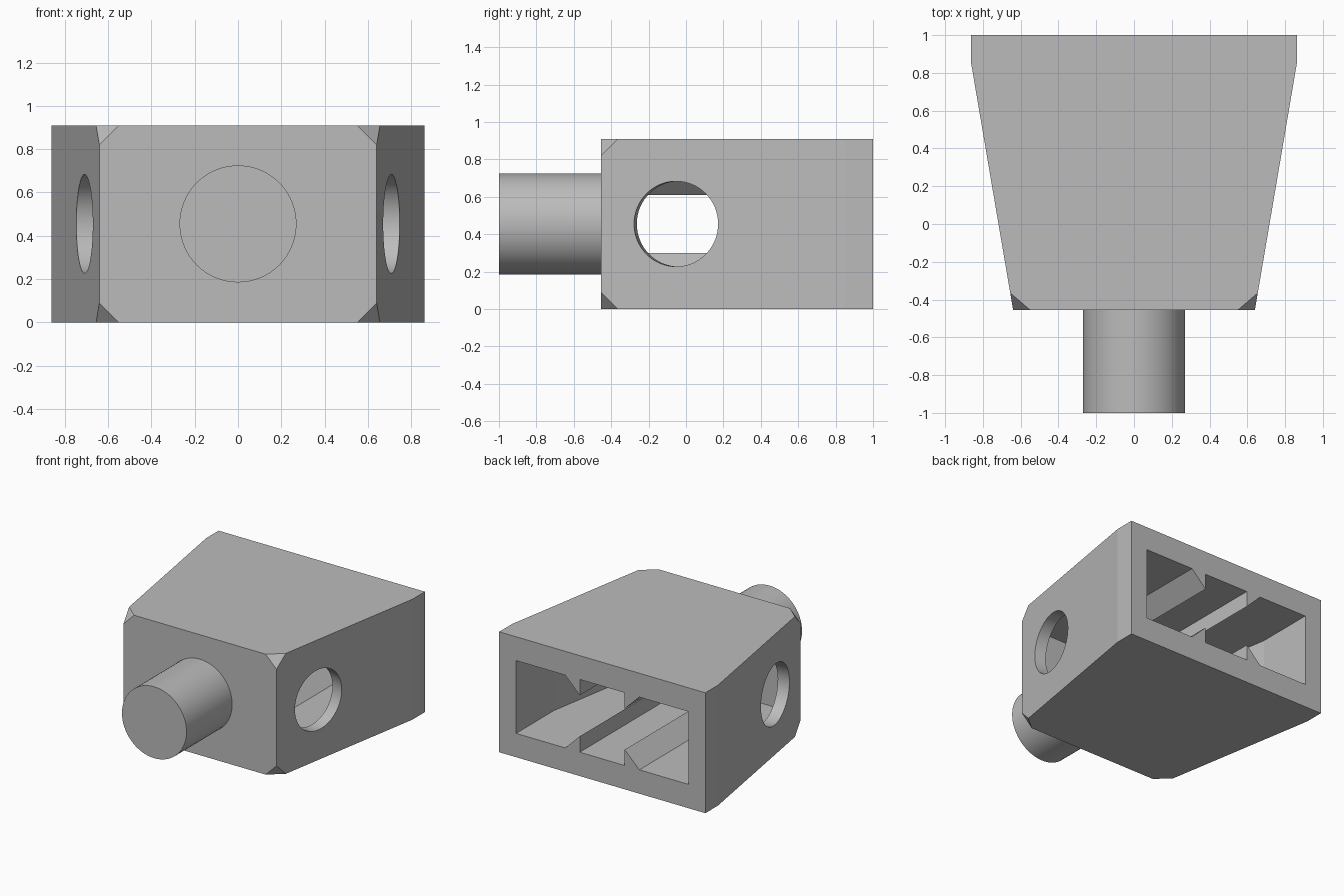
import bpy, bmesh, math
from mathutils import Vector, Matrix

cube = bpy.data.objects.get("Cube")
if cube:
    bpy.data.objects.remove(cube, do_unlink=True)

grey = bpy.data.materials.new("plain_grey")
grey.use_nodes = True
grey.diffuse_color = (0.5, 0.5, 0.5, 1)
grey.node_tree.nodes["Principled BSDF"].inputs["Base Color"].default_value = (0.5, 0.5, 0.5, 1)

H = 0.91        # body height
MID = H / 2
FRONT = -0.455  # front face of the body
BACK = 1.0


def finish(name, bm):
    bmesh.ops.recalc_face_normals(bm, faces=bm.faces)
    mesh = bpy.data.meshes.new(name)
    bm.to_mesh(mesh)
    bm.free()
    mesh.materials.append(grey)
    obj = bpy.data.objects.new(name, mesh)
    bpy.context.scene.collection.objects.link(obj)
    return obj


def prism(points, offset):
    """Closed prism: a polygon pushed along an offset."""
    bm = bmesh.new()
    face = bm.faces.new([bm.verts.new(p) for p in points])
    new = bmesh.ops.extrude_face_region(bm, geom=[face])["geom"]
    bmesh.ops.translate(bm, vec=offset,
                        verts=[v for v in new if isinstance(v, bmesh.types.BMVert)])
    return bm


def plan(half, z):
    """Mirror a half outline across x = 0."""
    return [(x, y, z) for x, y in half] + [(-x, y, z) for x, y in reversed(half)]


def cylinder(name, radius, depth, centre, axis):
    bm = bmesh.new()
    turn = Vector(axis).to_track_quat('Z', 'Y').to_matrix().to_4x4()
    bmesh.ops.create_cone(bm, cap_ends=True, segments=64, radius1=radius, radius2=radius,
                          depth=depth, matrix=Matrix.Translation(centre) @ turn)
    return finish(name, bm)


def cut(target, cutter):
    """Subtract the cutter, bake the result and discard the cutter."""
    mod = target.modifiers.new("cut", 'BOOLEAN')
    mod.operation = 'DIFFERENCE'
    mod.solver = 'EXACT'
    mod.object = cutter
    cutter.hide_render = True
    bpy.context.view_layer.update()
    graph = bpy.context.evaluated_depsgraph_get()
    mesh = bpy.data.meshes.new_from_object(target.evaluated_get(graph))
    target.modifiers.clear()
    target.data = mesh
    bpy.data.objects.remove(cutter, do_unlink=True)


# Tapered body with the four front corners cut off
bm = prism(plan([(0.64, FRONT), (0.862, 0.85), (0.862, BACK)], 0), (0, 0, H))
for sx in (-1, 1):
    for z, sz in ((0, 1), (H, -1)):
        a = Vector((sx * 0.55, FRONT, z))
        b = Vector((sx * 0.655, FRONT + 0.09, z))
        c = Vector((sx * 0.64, FRONT, z + sz * 0.09))
        normal = (b - a).cross(c - a)
        if normal.dot(Vector((sx * 0.64, FRONT, z)) - a) < 0:
            normal.negate()
        bmesh.ops.bisect_plane(bm, geom=bm.verts[:] + bm.edges[:] + bm.faces[:],
                               plane_co=a, plane_no=normal, clear_outer=True)
        bmesh.ops.holes_fill(bm, edges=[e for e in bm.edges if e.is_boundary])
body = finish("body", bm)

# Cavity open at the back, with four wedge ribs left standing
cavity = finish("cavity_cutter", prism(
    plan([(0.566, -0.364), (0.72, 0.55), (0.72, 1.1)], 0.18), (0, 0, 0.55)))
for sx in (-1, 1):
    for sz in (-1, 1):
        wedge = [(0.188, 0.155), (0.188, 0.3), (0.31, 0.3), (0.31, 0.275)]
        rib = prism([(sx * x, -0.6, MID + sz * z) for x, z in wedge], (0, 1.9, 0))
        cut(cavity, finish("rib_cutter", rib))
cut(body, cavity)

# Round side holes square to the tapered walls
for sx in (-1, 1):
    cut(body, cylinder("hole_cutter", 0.228, 0.4, (sx * 0.708, -0.053, MID), (sx, -0.17, 0)))

# Round peg on the front
peg = cylinder("peg", 0.27, 0.565, (0, -0.7175, MID), (0, -1, 0))

for obj in (body, peg):
    bpy.ops.object.select_all(action='DESELECT')
    obj.select_set(True)
    bpy.context.view_layer.objects.active = obj
    bpy.ops.object.shade_smooth_by_angle(angle=math.radians(8 if obj is body else 30))
